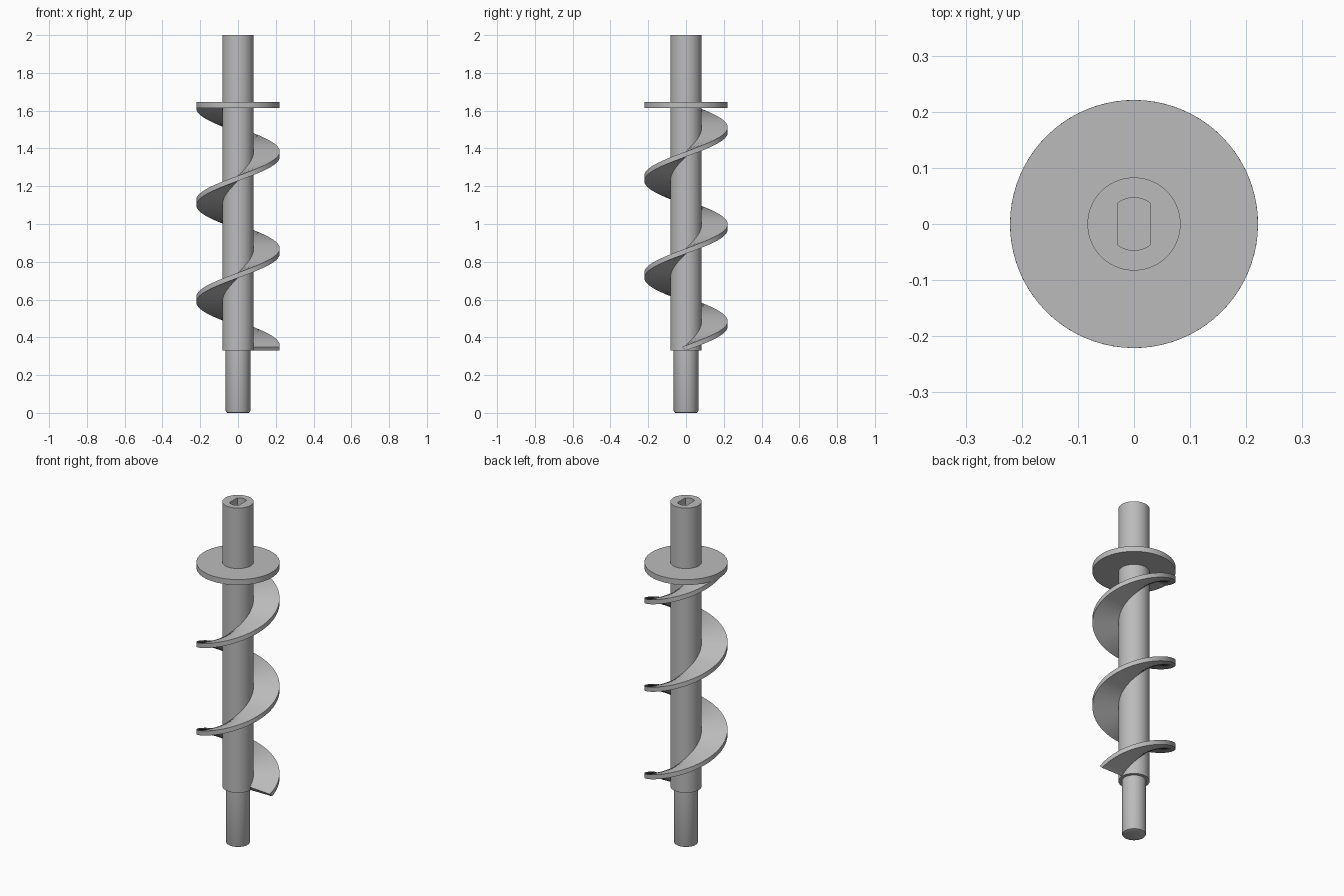
import bpy, bmesh
from math import cos, sin, pi, radians

if "Cube" in bpy.data.objects:
    bpy.data.objects.remove(bpy.data.objects["Cube"], do_unlink=True)

SEG = 64
SHAFT_R, DISC_R = 0.083, 0.221
SHOULDER_Z, DISC_Z = 0.33, 1.613

steel = bpy.data.materials.new("grey steel")
steel.use_nodes = True
GREY = (0.5, 0.5, 0.5, 1)
steel.diffuse_color = GREY
steel.node_tree.nodes["Principled BSDF"].inputs["Base Color"].default_value = GREY


def loft(name, rings, closed_ring=True):
    """Skin a list of equal-length point rings and cap both ends."""
    bm = bmesh.new()
    loops = [[bm.verts.new(p) for p in ring] for ring in rings]
    n = len(loops[0])
    for a, b in zip(loops, loops[1:]):
        for i in range(n):
            j = (i + 1) % n
            bm.faces.new((a[i], a[j], b[j], b[i]))
    bm.faces.new(loops[0])
    bm.faces.new(loops[-1])
    bmesh.ops.recalc_face_normals(bm, faces=bm.faces)
    mesh = bpy.data.meshes.new(name)
    bm.to_mesh(mesh)
    bm.free()
    mesh.materials.append(steel)
    obj = bpy.data.objects.new(name, mesh)
    bpy.context.collection.objects.link(obj)
    bpy.ops.object.select_all(action="DESELECT")
    obj.select_set(True)
    bpy.context.view_layer.objects.active = obj
    bpy.ops.object.shade_smooth_by_angle(angle=radians(30))
    return obj


def ring(z, radius):
    """Ring of points; radius is a function of the angle."""
    angles = [2 * pi * i / SEG for i in range(SEG)]
    return [(radius(a) * cos(a), radius(a) * sin(a), z) for a in angles]


def circle(z, r):
    return ring(z, lambda a: r)


def slot(z, r=0.047, half_width=0.0298):
    """Circle with two flats facing +x and -x."""
    return ring(z, lambda a: min(r, half_width / max(abs(cos(a)), 1e-6)))


# Main shaft with a double-flat drive socket in its top
loft("shaft", [circle(SHOULDER_Z, SHAFT_R), circle(2, SHAFT_R), slot(2), slot(1.88)])

# Thinner journal with a rounded lower edge
loft("journal", [circle(0, 0.056), circle(0.003, 0.062), circle(0.01, 0.065),
                 circle(SHOULDER_Z + 0.01, 0.065)])

# Stop disc above the flight
loft("stop_disc", [circle(DISC_Z, DISC_R), circle(DISC_Z + 0.032, DISC_R)])

# Helical flight: a slanted blade section swept up the shaft
TURNS, STEPS = 2.5, 200
LEAN, RISE = 0.09, 0.02
INNER = SHAFT_R - 0.006
sections = []
for k in range(STEPS + 1):
    t = k / STEPS
    a = 2 * pi * TURNS * t
    z = SHOULDER_Z + (DISC_Z - SHOULDER_Z) * t
    corners = ((INNER, 0, 0), (DISC_R, 0, 0), (DISC_R, LEAN, RISE), (INNER, LEAN, RISE))
    sections.append([(r * cos(a - lean), r * sin(a - lean), z + dz)
                     for r, lean, dz in corners])
loft("screw_flight", sections)
